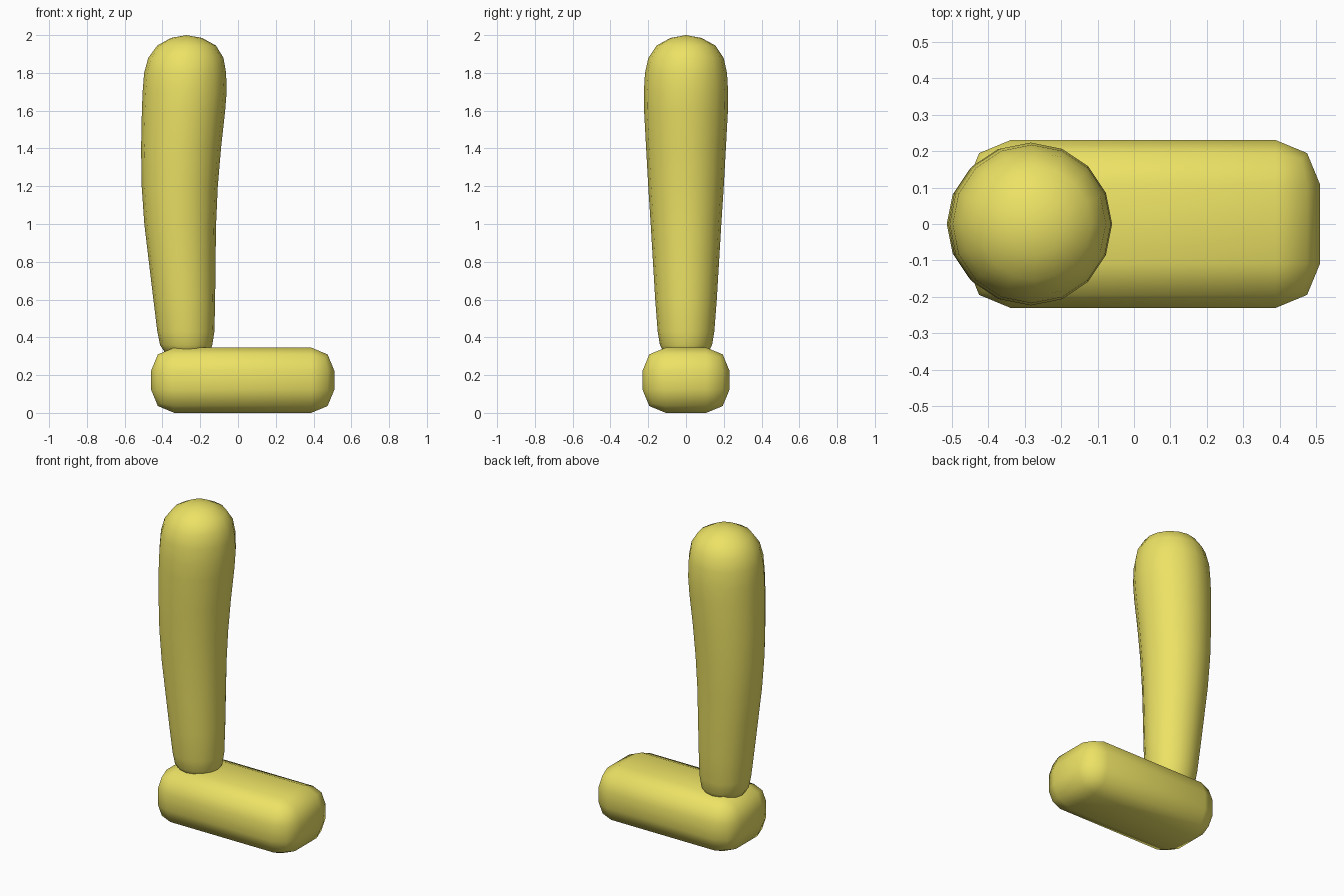
import bpy, bmesh
from math import sin, cos, tau

if "Cube" in bpy.data.objects:
    bpy.data.objects.remove(bpy.data.objects["Cube"])

mat = bpy.data.materials.new("yellow")
mat.diffuse_color = (0.84, 0.76, 0.13, 1)
mat.use_nodes = True
mat.node_tree.nodes["Principled BSDF"].inputs["Base Color"].default_value = mat.diffuse_color


def finish(name, bm):
    bmesh.ops.recalc_face_normals(bm, faces=bm.faces)
    for f in bm.faces:
        f.smooth = True
    me = bpy.data.meshes.new(name)
    bm.to_mesh(me)
    bm.free()
    me.materials.append(mat)
    ob = bpy.data.objects.new(name, me)
    bpy.context.collection.objects.link(ob)
    return ob


# Foot: box with two-segment rounded edges
bm = bmesh.new()
bmesh.ops.create_cube(bm, size=1)
for v in bm.verts:
    v.co.x = 0.025 + v.co.x * 0.97
    v.co.y *= 0.46
    v.co.z = 0.173 + v.co.z * 0.345
bmesh.ops.bevel(bm, geom=bm.edges[:], offset=0.122, segments=2, profile=0.5,
                affect='EDGES', clamp_overlap=True)
finish("foot", bm)

# Leg: 16-sided loft, each ring is (z, left x, right x, half depth)
RINGS = [
    (0.295, -0.345, -0.19, 0.08), (0.325, -0.39, -0.15, 0.12),
    (0.36, -0.413, -0.136, 0.138), (0.43, -0.427, -0.125, 0.15),
    (0.6, -0.448, -0.121, 0.163), (0.8, -0.472, -0.119, 0.175),
    (1.0, -0.496, -0.116, 0.187), (1.2, -0.51, -0.107, 0.2),
    (1.4, -0.513, -0.09, 0.211), (1.6, -0.509, -0.068, 0.222),
    (1.7, -0.505, -0.06, 0.223), (1.8, -0.497, -0.063, 0.217),
    (1.88, -0.475, -0.077, 0.199), (1.945, -0.427, -0.117, 0.155),
    (1.985, -0.355, -0.19, 0.082),
]
N = 16
bm = bmesh.new()
loops = []
for z, x0, x1, d in RINGS:
    c, r = (x0 + x1) / 2, (x1 - x0) / 2
    loops.append([bm.verts.new((c + r * cos(tau * i / N), d * sin(tau * i / N), z))
                  for i in range(N)])
for a, b in zip(loops, loops[1:]):
    for i in range(N):
        j = (i + 1) % N
        bm.faces.new((a[i], a[j], b[j], b[i]))
# Rounded ends close to a point
for ring, tip in ((loops[0], (-0.27, 0, 0.285)), (loops[-1], (-0.273, 0, 2.0))):
    t = bm.verts.new(tip)
    for i in range(N):
        bm.faces.new((ring[i], ring[(i + 1) % N], t))
finish("leg", bm)
